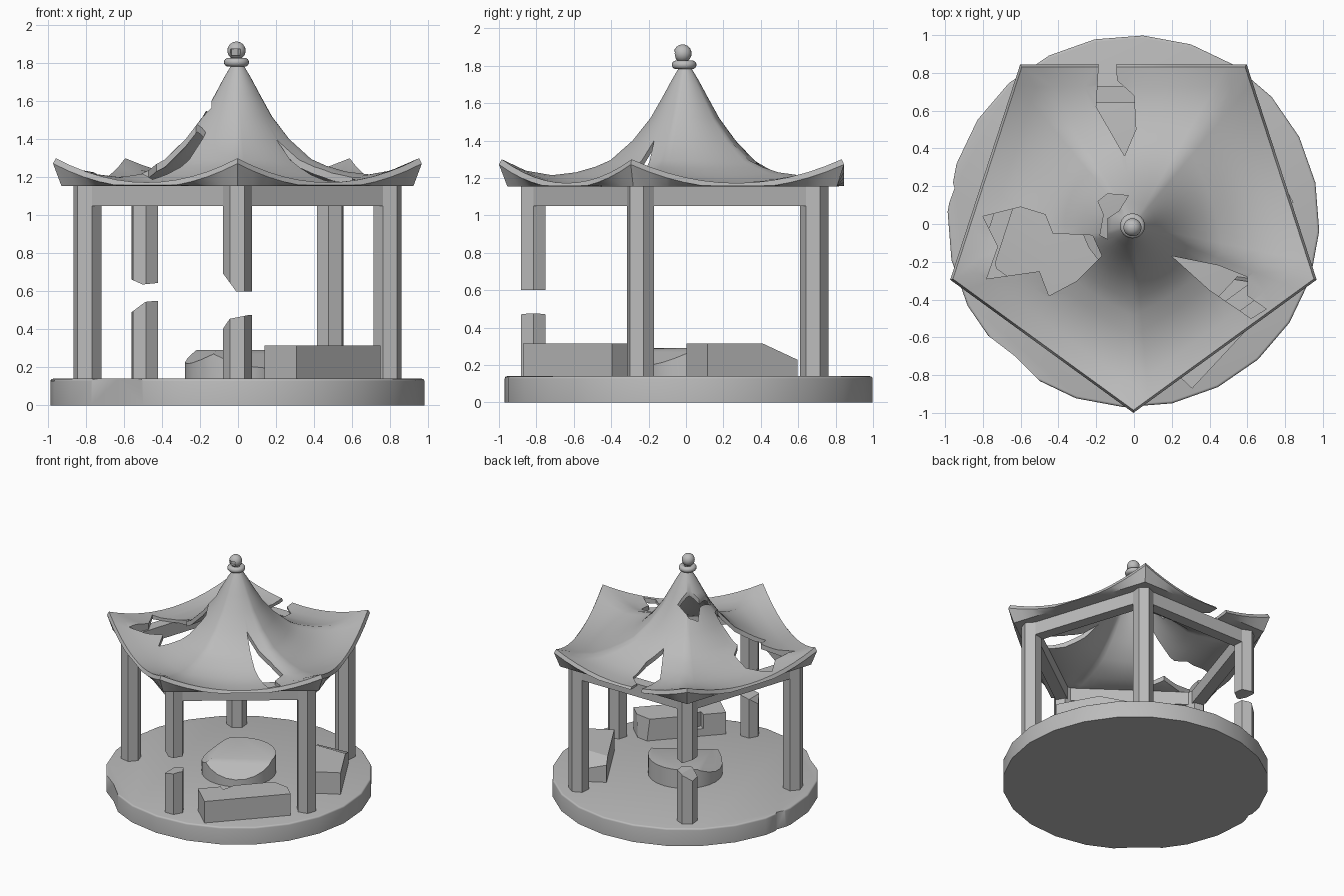
import bpy, bmesh
from math import sin, cos, pi, radians
from mathutils import Vector, Matrix

if "Cube" in bpy.data.objects:
    bpy.data.objects.remove(bpy.data.objects["Cube"])

stone = bpy.data.materials.new("grey_stone")
stone.use_nodes = True
grey = (0.5, 0.5, 0.5, 1)
stone.diffuse_color = grey
stone.node_tree.nodes["Principled BSDF"].inputs["Base Color"].default_value = grey

CENTRE = Vector((-0.003, 0.014, 0))
SIDES = 5


def make(name, bm, smooth=False):
    bmesh.ops.recalc_face_normals(bm, faces=bm.faces)
    mesh = bpy.data.meshes.new(name)
    bm.to_mesh(mesh)
    bm.free()
    ob = bpy.data.objects.new(name, mesh)
    bpy.context.collection.objects.link(ob)
    mesh.materials.append(stone)
    if smooth:
        shade(ob)
    return ob


def activate(ob):
    bpy.ops.object.select_all(action='DESELECT')
    ob.select_set(True)
    bpy.context.view_layer.objects.active = ob


def shade(ob):
    activate(ob)
    bpy.ops.object.shade_smooth_by_angle(angle=radians(35))


def slice_off(bm, point, normal):
    """Remove everything on the normal side of a plane and cap the cut."""
    bmesh.ops.bisect_plane(bm, geom=bm.verts[:] + bm.edges[:] + bm.faces[:],
                           plane_co=point, plane_no=normal, clear_outer=True)
    bmesh.ops.holes_fill(bm, edges=[e for e in bm.edges if e.is_boundary])


def prism(outline, z0, z1):
    bm = bmesh.new()
    low = [bm.verts.new((x, y, z0)) for x, y in outline]
    face = bm.faces.new(low)
    ext = bmesh.ops.extrude_face_region(bm, geom=[face])
    for v in ext["geom"]:
        if isinstance(v, bmesh.types.BMVert):
            v.co.z = z1
    return bm


def cut(ob, bm):
    cutter = make("cutter", bm)
    cutter.hide_render = True
    mod = ob.modifiers.new("break", 'BOOLEAN')
    mod.operation, mod.solver, mod.object = 'DIFFERENCE', 'EXACT', cutter
    activate(ob)
    bpy.ops.object.modifier_apply(modifier=mod.name)
    bpy.data.objects.remove(cutter)


def corner(k, radius, z=0):
    a = -pi / 2 + k * 2 * pi / SIDES
    return CENTRE + Vector((radius * cos(a), radius * sin(a), z))


def cylinder(radius, z0, z1, segments, centre, turn=0):
    bm = bmesh.new()
    place = Matrix.Translation((centre.x, centre.y, (z0 + z1) / 2)) @ Matrix.Rotation(turn, 4, 'Z')
    bmesh.ops.create_cone(bm, cap_ends=True, segments=segments, radius1=radius,
                          radius2=radius, depth=z1 - z0, matrix=place)
    return bm


# Round platform with a softened top rim and chipped edge
bm = cylinder(0.985, 0, 0.14, 24, CENTRE, radians(-3))
rim = [e for e in bm.edges if all(v.co.z > 0.1 for v in e.verts)]
bmesh.ops.bevel(bm, geom=rim, offset=0.013, segments=3, profile=0.5, affect='EDGES')
platform = make("platform", bm)
chips = [
    [(-0.80, -0.57), (-0.63, -0.70), (-0.47, -0.86), (-0.7, -1.05), (-1.05, -0.8)],
    [(-0.99, 0.08), (-0.95, 0.19), (-0.97, 0.26), (-1.1, 0.26), (-1.1, 0.1)],
]
for outline in chips:
    cut(platform, prism(outline, -0.1, 0.3))
shade(platform)


# Hexagonal posts, two of them snapped in the middle
def post(name, k, z0, z1, breaks=()):
    bm = cylinder(0.076, z0, z1, 6, corner(k, 0.83), k * 2 * pi / SIDES + pi / 6)
    for point, normal in breaks:
        slice_off(bm, point, normal)
    make(name, bm)


for k, name in ((1, "front_left_post"), (2, "back_left_post"), (4, "front_right_post")):
    post(name, k, 0.13, 1.155)
post("front_post_stump", 0, 0.13, 0.475,
     [((-0.04, -0.82, 0.46), (-0.8, 0, 0.55)), ((0.03, -0.82, 0.47), (-0.2, 0, 1))])
post("front_post_upper", 0, 0.60, 1.155, [((-0.01, -0.82, 0.60), (-0.75, 0, -0.55))])
post("back_right_post_stump", 3, 0.13, 0.55,
     [((-0.5, 0.68, 0.535), (-0.6, 0, 0.8)), ((-0.43, 0.68, 0.55), (-0.1, 0, 1))])
post("back_right_post_upper", 3, 0.63, 1.155,
     [((-0.5, 0.68, 0.635), (-0.4, 0, -0.9)), ((-0.46, 0.68, 0.64), (0.1, 0, -1))])

# Five-sided ring beam
bm = bmesh.new()
rings = [[bm.verts.new(corner(k, r, z)) for k in range(SIDES)]
         for r, z in ((0.885, 1.05), (0.885, 1.155), (0.775, 1.155), (0.775, 1.05))]
for i in range(4):
    a, b = rings[i], rings[(i + 1) % 4]
    for k in range(SIDES):
        j = (k + 1) % SIDES
        bm.faces.new((a[k], a[j], b[j], b[k]))
make("ring_beam", bm)

# Swept roof shell with upturned corners and a slanted rim
RIDGE = [(0.035, 1.79), (0.08, 1.72), (0.13, 1.635), (0.2, 1.52), (0.3, 1.40), (0.42, 1.295),
         (0.5, 1.26), (0.6, 1.23), (0.72, 1.215), (0.86, 1.24), (0.985, 1.30)]
ROOF_R, STEPS, EAVE = 1.02, 12, 1.155


def roof_point(k, s, t):
    flat = corner(k, 1).lerp(corner(k + 1, 1), s) - CENTRE
    round_ = flat.normalized() * 0.9
    p = flat.lerp(round_, max(0, 1 - t * 1.3)) * ROOF_R * t + CENTRE
    p.y += 0.006 - 0.026 * (1 - t)
    return p


bm = bmesh.new()
strips = []
for k in range(SIDES):
    for i in range(STEPS):
        s = i / STEPS
        bow = 1 - (2 * s - 1) ** 2
        outer, inner = [], []
        for t, z in RIDGE:
            p = roof_point(k, s, t)
            p.z = z - 0.135 * t ** 4 * bow
            outer.append(p)
            if t < 0.75:
                q = p.copy()
                q.z = max(EAVE + 0.002, p.z - 0.04)
                inner.append(q)
        lip = roof_point(k, s, 1)
        lip.z = max(EAVE + 0.003, outer[-1].z - 0.028)
        foot = [roof_point(k, s, t) for t in (0.955, 0.765)]
        for f in foot:
            f.z = EAVE
        strips.append([bm.verts.new(p) for p in outer + [lip] + foot + inner[::-1]])
for i, a in enumerate(strips):
    b = strips[(i + 1) % len(strips)]
    for j in range(len(a) - 1):
        bm.faces.new((a[j], a[j + 1], b[j + 1], b[j]))
bm.faces.new([s[0] for s in strips])
bm.faces.new([s[-1] for s in strips])
roof = make("roof", bm)

# Holes torn in the roof
holes = [
    [(-0.8, 0.04), (-0.6, 0.09), (-0.47, 0.05), (-0.43, -0.05), (-0.22, -0.06), (-0.17, -0.17),
     (-0.3, -0.3), (-0.45, -0.38), (-0.5, -0.25), (-0.78, -0.29), (-0.72, -0.12)],
    [(-0.18, 0.95), (-0.2, 0.62), (-0.05, 0.36), (0.01, 0.5), (0, 0.68), (-0.09, 0.76), (-0.1, 0.95)],
    [(0.2, -0.17), (0.45, -0.22), (0.6, -0.28), (0.6, -0.38), (0.7, -0.45), (0.62, -0.5), (0.4, -0.35)],
    [(-0.19, 0.12), (-0.14, 0.16), (-0.03, 0.15), (-0.08, 0.07), (-0.14, 0.03), (-0.14, -0.08),
     (-0.18, -0.06), (-0.16, 0.05)],
]
for outline in holes:
    cut(roof, prism(outline, 1.1, 1.9))
shade(roof)

# Finial: collar ring and broken ball
bpy.ops.mesh.primitive_torus_add(location=(-0.008, -0.01, 1.805), major_radius=0.043,
                                 minor_radius=0.023, major_segments=24, minor_segments=16)
collar = bpy.context.object
collar.name = "finial_collar"
collar.data.materials.append(stone)
shade(collar)
bm = bmesh.new()
bmesh.ops.create_uvsphere(bm, u_segments=20, v_segments=12, radius=0.048,
                          matrix=Matrix.Translation((-0.008, -0.018, 1.866)))
ball = make("finial_ball", bm)
cut(ball, prism([(-0.05, -0.1), (-0.035, -0.04), (0.0, -0.03), (0.03, -0.1)], 1.84, 1.875))
shade(ball)

# Cracked round table
bm = cylinder(0.275, 0.13, 0.29, 24, CENTRE)
slice_off(bm, (-0.17, 0, 0.287), (-0.5, -0.15, 0.85))
slice_off(bm, (0.05, -0.08, 0.287), (0.25, -0.4, 0.88))
make("round_table", bm, True)


# Block benches with broken corners
def bench(name, x, y, length, width, angle, breaks):
    bm = bmesh.new()
    bmesh.ops.create_cube(bm, size=1)
    bmesh.ops.transform(bm, verts=bm.verts, matrix=Matrix.Translation((x, y, 0.225))
                        @ Matrix.Rotation(radians(angle), 4, 'Z')
                        @ Matrix.Diagonal((length, width, 0.18, 1)))
    for point, normal in breaks:
        slice_off(bm, point, normal)
    return make(name, bm)


front_bench = bench("front_bench", 0.445, -0.555, 0.65, 0.23, 47,
                    [((0.65, -0.31, 0.3), (0.15, 1, 0.1))])
cut(front_bench, prism([(0.2, -0.55), (0.3, -0.62), (0.33, -0.5)], 0.2, 0.4))
bench("side_bench", 0.61, 0.3, 0.55, 0.23, 119, [((0.6, 0.41, 0.315), (0, 0.42, 0.9))])
